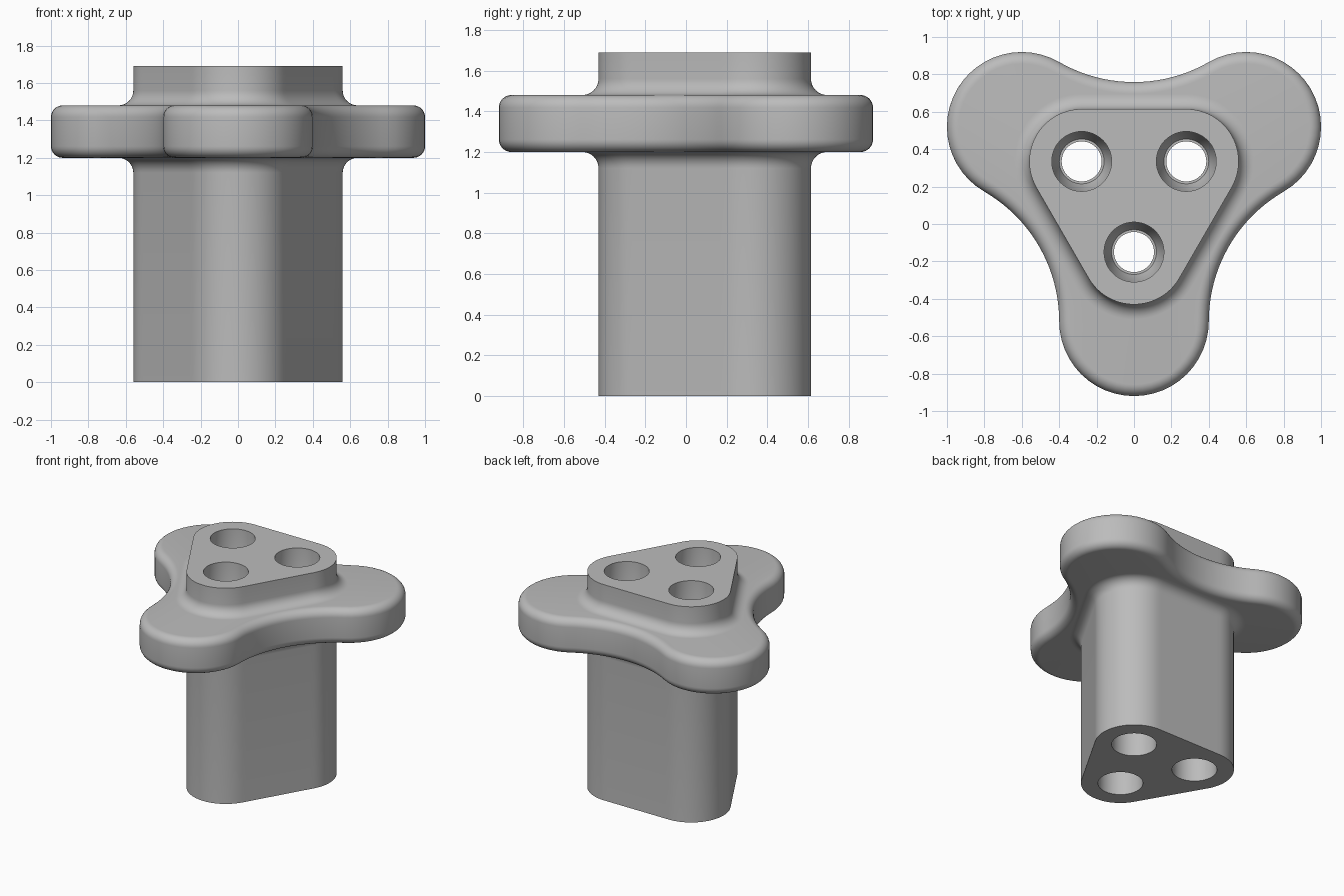
import bpy, bmesh
from math import sin, cos, pi, radians, sqrt

# Main dimensions
MID_Y = 0.173                      # axis of the three-fold symmetry
LOBES = [radians(a) for a in (-90, 30, 150)]
HUB_D, HUB_R = 0.323, 0.28         # corner distance and radius of the hub
WING_D, WING_R, WAIST_R = 0.693, 0.40, 0.80
HEIGHT, WING_LOW, WING_TOP = 1.69, 1.20, 1.48
HUB_FILLET, RIM_FILLET = 0.08, 0.062
ARC, SIDE = 24, 20                 # segments per corner and per side

if "Cube" in bpy.data.objects:
    bpy.data.objects.remove(bpy.data.objects["Cube"])

grey = bpy.data.materials.new("plain_grey")
grey.use_nodes = True
grey.diffuse_color = (0.5, 0.5, 0.5, 1)
grey.node_tree.nodes["Principled BSDF"].inputs["Base Color"].default_value = (0.5, 0.5, 0.5, 1)


def corner(dist, radius, half, a):
    """Points of one convex corner arc, centred in direction a."""
    return [(dist * cos(a) + radius * cos(a + half * (2 * i / ARC - 1)),
             dist * sin(a) + radius * sin(a + half * (2 * i / ARC - 1)))
            for i in range(ARC + 1)]


def hub_outline(grow):
    """Triangle with rounded corners and straight sides."""
    pts = []
    arcs = [corner(HUB_D, HUB_R + grow, pi / 3, a) for a in LOBES]
    for k, arc in enumerate(arcs):
        (x0, y0), (x1, y1) = arc[-1], arcs[(k + 1) % 3][0]
        pts += arc
        pts += [(x0 + (x1 - x0) * i / SIDE, y0 + (y1 - y0) * i / SIDE)
                for i in range(1, SIDE)]
    return pts


def wing_outline(inset):
    """Three half-round lobes joined by concave tangent arcs."""
    pts = []
    waist_d = WING_D / 2 + (WING_R + WAIST_R) * cos(pi / 6)
    r = WAIST_R + inset
    for a in LOBES:
        pts += corner(WING_D, WING_R - inset, pi / 2, a)
        mid = a + pi / 3
        for i in range(1, SIDE):
            t = mid + pi + pi / 6 - (pi / 3) * i / SIDE
            pts.append((waist_d * cos(mid) + r * cos(t),
                        waist_d * sin(mid) + r * sin(t)))
    return pts


def loft(bm, rings, y=0.0):
    """Skin between rings of (outline, z) and close both ends."""
    loops = [[bm.verts.new((px, py + y, z)) for px, py in pts] for pts, z in rings]
    n = len(loops[0])
    for low, high in zip(loops, loops[1:]):
        for i in range(n):
            j = (i + 1) % n
            bm.faces.new((low[i], low[j], high[j], high[i]))
    bm.faces.new(loops[0][::-1])
    bm.faces.new(loops[-1])


def finish(name, bm):
    bmesh.ops.recalc_face_normals(bm, faces=bm.faces)
    mesh = bpy.data.meshes.new(name)
    bm.to_mesh(mesh)
    bm.free()
    mesh.materials.append(grey)
    obj = bpy.data.objects.new(name, mesh)
    bpy.context.collection.objects.link(obj)
    return obj


# Lower half of the body: straight hub, fillet, then rounded rim
steps = 8
lower = [(hub_outline(0), 0.0)]
for i in range(steps + 1):
    t = pi / 2 * i / steps
    lower.append((hub_outline(HUB_FILLET * (1 - cos(t))),
                  WING_LOW - HUB_FILLET * (1 - sin(t))))
for i in range(steps + 1):
    t = pi / 2 * i / steps
    lower.append((wing_outline(RIM_FILLET * (1 - sin(t))),
                  WING_LOW + RIM_FILLET * (1 - cos(t))))

# Upper half repeats the same curves upside down
upper = [(pts, WING_LOW + WING_TOP - z) for pts, z in reversed(lower[1:])]
upper.append((hub_outline(0), HEIGHT))

bm = bmesh.new()
loft(bm, lower + upper, MID_Y)
body = finish("three_lobed_knob", bm)

# Three through holes, narrower in the middle
hole_profile = [(0.16, -0.1), (0.16, 0.35), (0.12, 0.45), (0.107, 0.45),
                (0.107, 1.24), (0.12, 1.24), (0.16, 1.34), (0.16, 1.8)]
bm = bmesh.new()
for a in LOBES:
    rings = []
    for r, z in hole_profile:
        rings.append(([(HUB_D * cos(a) + r * cos(2 * pi * i / 48),
                        HUB_D * sin(a) + r * sin(2 * pi * i / 48))
                       for i in range(48)], z))
    loft(bm, rings, MID_Y)
cutter = finish("hole_cutter", bm)
cutter.hide_render = True

cut = body.modifiers.new("holes", 'BOOLEAN')
cut.operation = 'DIFFERENCE'
cut.solver = 'EXACT'
cut.object = cutter

# Apply the cut and smooth the curved faces
bpy.ops.object.select_all(action='DESELECT')
body.select_set(True)
bpy.context.view_layer.objects.active = body
bpy.ops.object.modifier_apply(modifier=cut.name)
bpy.data.objects.remove(cutter)
bpy.ops.object.shade_smooth_by_angle(angle=radians(30))
